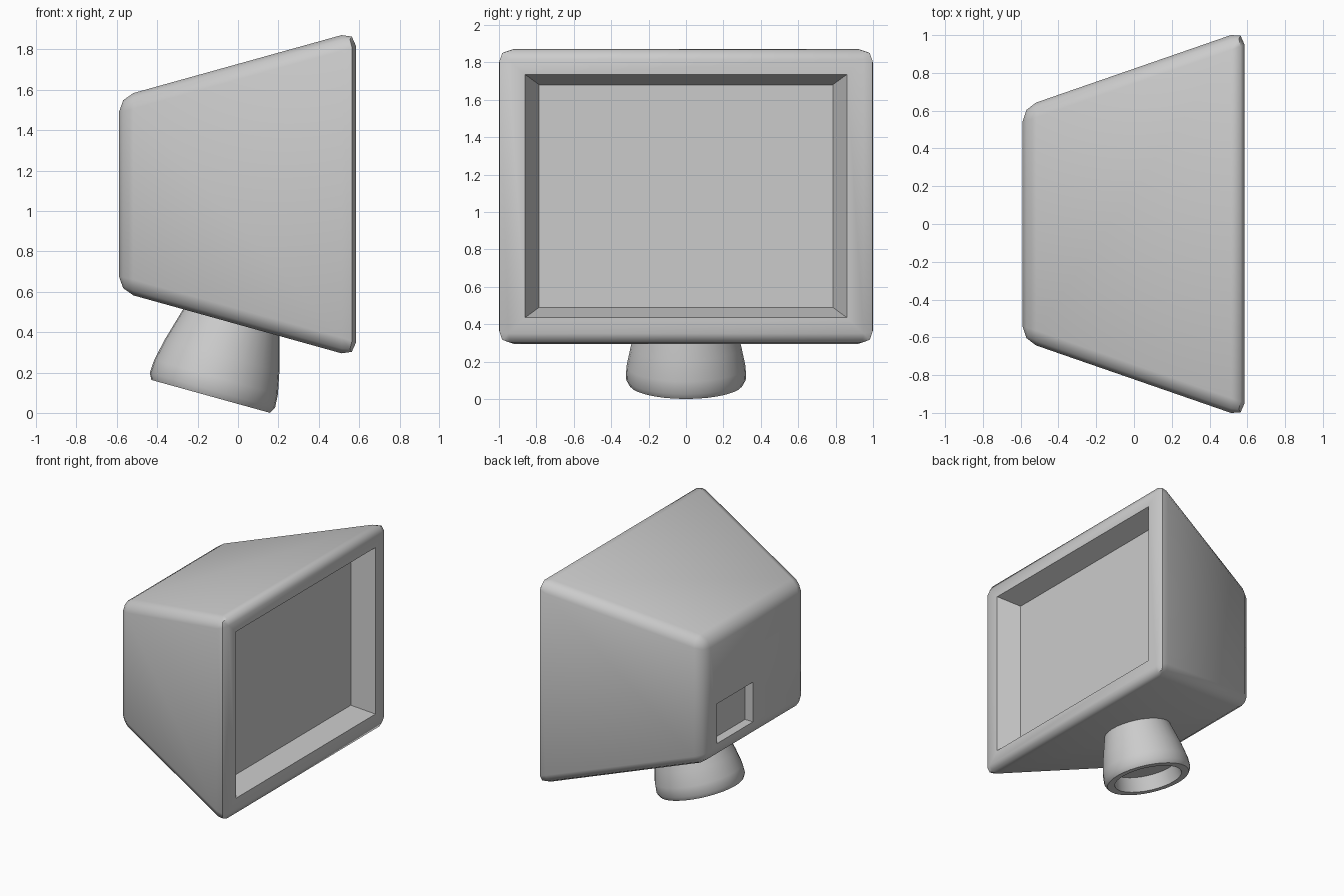
import bpy, bmesh, math
from mathutils import Vector

if "Cube" in bpy.data.objects:
    bpy.data.objects.remove(bpy.data.objects["Cube"])

CZ = 1.083  # height of the housing centre


def finish(bm, name, angle):
    bmesh.ops.recalc_face_normals(bm, faces=bm.faces)
    me = bpy.data.meshes.new(name)
    bm.to_mesh(me)
    bm.free()
    ob = bpy.data.objects.new(name, me)
    bpy.context.collection.objects.link(ob)
    bpy.ops.object.select_all(action='DESELECT')
    bpy.context.view_layer.objects.active = ob
    ob.select_set(True)
    bpy.ops.object.shade_smooth_by_angle(angle=math.radians(angle))
    return ob


def place(face, x, y0, y1, z0, z1):
    """Move the corners of a quad facing along x to a given rectangle."""
    c = face.calc_center_median()
    old = [(v, v.co - c) for v in face.verts]
    for v, d in old:
        v.co = Vector((x, y1 if d.y > 0 else y0, z1 if d.z > 0 else z0))


def recess(bm, side, x, outer, x_floor, inner):
    """Sink a rectangular pocket into the flat front or rear face."""
    face = max(bm.faces, key=lambda f: side * f.calc_center_median().x)
    bmesh.ops.inset_region(bm, faces=[face], thickness=0.02)
    place(face, x, *outer)
    bmesh.ops.inset_region(bm, faces=[face], thickness=0.005)
    place(face, x_floor, *inner)


# tapered housing with rounded edges
bm = bmesh.new()
bmesh.ops.create_cube(bm, size=2)
for v in bm.verts:
    x, hy, hz = (0.585, 1.025, 0.808) if v.co.x > 0 else (-0.59, 0.618, 0.481)
    v.co = Vector((x, v.co.y * hy, CZ + v.co.z * hz))
bmesh.ops.bevel(bm, geom=bm.edges[:], offset=0.075, offset_type='OFFSET',
                segments=2, profile=0.5, affect='EDGES')

# screen pocket and rear socket
recess(bm, 1, 0.585, (-0.86, 0.86, 0.435, 1.735), 0.425, (-0.785, 0.785, 0.49, 1.68))
port = (0.015, 0.46, 0.71, 1.02)
recess(bm, -1, -0.59, port, -0.52, port)
finish(bm, "monitor_housing", 58)

# hollow swivel neck, square to the sloping underside
profile = [(0.0, 0.09), (0.235, 0.09), (0.25, -0.019), (0.305, -0.019), (0.322, 0.012),
           (0.318, 0.08), (0.295, 0.19), (0.25, 0.35), (0.23, 0.42), (0.0, 0.42)]
bm = bmesh.new()
verts = [bm.verts.new((r, 0, z)) for r, z in profile]
edges = [bm.edges.new(p) for p in zip(verts, verts[1:])]
bmesh.ops.spin(bm, geom=verts + edges, cent=(0, 0, 0), axis=(0, 0, 1),
               angle=2 * math.pi, steps=32, use_duplicate=False)
bmesh.ops.remove_doubles(bm, verts=bm.verts, dist=0.0005)
neck = finish(bm, "neck", 40)
neck.location = (-0.13, 0, 0.10)
neck.rotation_euler = (0, math.radians(15.5), 0)
